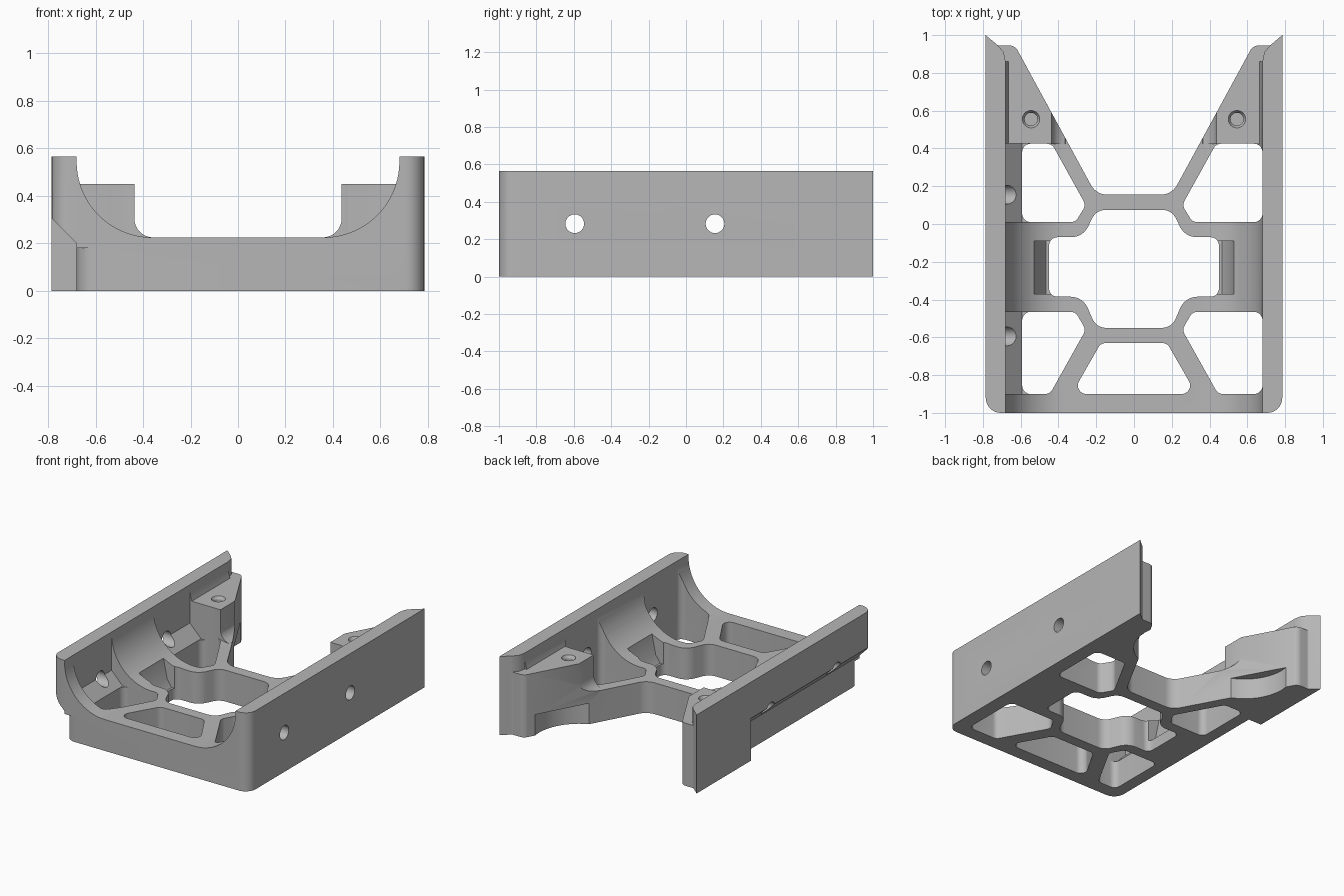
import bpy, bmesh, math
from mathutils import Vector, Matrix

cube = bpy.data.objects.get("Cube")
if cube:
    bpy.data.objects.remove(cube, do_unlink=True)

grey = bpy.data.materials.new("plain_grey")
grey.use_nodes = True
grey.diffuse_color = (0.47, 0.47, 0.47, 1)
grey.node_tree.nodes["Principled BSDF"].inputs["Base Color"].default_value = (0.47, 0.47, 0.47, 1)


def rounded(points, radius=0.0, steps=8):
    """Round polygon corners; a third value on a point overrides the radius."""
    out = []
    for i, p in enumerate(points):
        c = Vector(p[:2])
        r = p[2] if len(p) > 2 else radius
        a = Vector(points[i - 1][:2]) - c
        b = Vector(points[(i + 1) % len(points)][:2]) - c
        if r == 0:
            out.append(c)
            continue
        half = a.angle(b) / 2
        t = min(r / math.tan(half), a.length * 0.48, b.length * 0.48)
        r = t * math.tan(half)
        a.normalize()
        b.normalize()
        centre = c + (a + b).normalized() * (r / math.sin(half))
        start, end = c + a * t - centre, c + b * t - centre
        sweep = start.angle_signed(end)
        for k in range(steps + 1):
            out.append(centre + Matrix.Rotation(-sweep * k / steps, 2) @ start)
    return out


def flip(points):
    return [(-p[0], *p[1:]) for p in reversed(points)]


def make(name, bm):
    bmesh.ops.recalc_face_normals(bm, faces=bm.faces)
    mesh = bpy.data.meshes.new(name)
    bm.to_mesh(mesh)
    bm.free()
    mesh.materials.append(grey)
    obj = bpy.data.objects.new(name, mesh)
    bpy.context.collection.objects.link(obj)
    return obj


def prism(name, points, lo, hi, axis="z"):
    bm = bmesh.new()
    place = (lambda p, h: (p[0], p[1], h)) if axis == "z" else (lambda p, h: (p[0], h, p[1]))
    face = bm.faces.new([bm.verts.new(place(p, lo)) for p in points])
    ext = bmesh.ops.extrude_face_region(bm, geom=[face])["geom"]
    move = Vector(place((0, 0), hi - lo))
    bmesh.ops.translate(bm, vec=move, verts=[v for v in ext if isinstance(v, bmesh.types.BMVert)])
    return make(name, bm)


def cylinder(name, centre, r1, r2, depth, along_x=False):
    bm = bmesh.new()
    turn = Matrix.Rotation(math.pi / 2, 4, "Y") if along_x else Matrix()
    bmesh.ops.create_cone(bm, cap_ends=True, segments=40, radius1=r1, radius2=r2, depth=depth,
                          matrix=Matrix.Translation(centre) @ turn)
    return make(name, bm)


def combine(target, tool, operation="DIFFERENCE"):
    tool.hide_render = True
    bpy.context.view_layer.objects.active = target
    mod = target.modifiers.new("cut", "BOOLEAN")
    mod.operation, mod.solver, mod.object = operation, "EXACT", tool
    bpy.ops.object.modifier_apply(modifier=mod.name)
    bpy.data.objects.remove(tool, do_unlink=True)


def arc(cx, cz, r, a0, a1, n):
    return [(cx + r * math.cos(math.radians(a0 + (a1 - a0) * k / n)),
             cz + r * math.sin(math.radians(a0 + (a1 - a0) * k / n))) for k in range(n + 1)]


# Channel section with large inner fillets
half = [(0.9, -0.1), (0.9, 0.565), (0.68, 0.565)] + arc(0.36, 0.545, 0.32, 0, -90, 20)
bracket = prism("bracket", half + flip(half), -1.1, 1.1, "y")

# Curved rear ends of the side walls
scoop = [(0.6, 1.2), (0.6, 0.86), (0.68, 0.86), (0.69, 0.91), (0.72, 0.945), (0.785, 1.0), (0.785, 1.2)]
for pts in (scoop, flip(scoop)):
    combine(bracket, prism("wall_end_cutter", pts, 0.2, 0.7))

# Screw posts with a fillet at the foot
post = [(0.36, -0.05), (0.76, -0.05), (0.76, 0.45), (0.437, 0.45)] + arc(0.357, 0.305, 0.08, 0, -85, 8)
for pts in (post, flip(post)):
    combine(bracket, prism("post", pts, 0.4245, 1.05, "y"), "UNION")

# Plan outline with rounded front corners and splayed rear arms
side = [(0.785, -1, 0.08), (0.785, 1, 0), (0.72, 0.945, 0.02), (0.63, 0.945, 0.05), (0.2, 0.155, 0.1)]
combine(bracket, prism("outline", rounded(side + flip(side)), 0, 0.7), "INTERSECT")


# Openings through the floor
def opening(points, radius=0.045):
    combine(bracket, prism("opening_cutter", rounded(points, radius), -0.2, 0.8))


middle = [(0.45, -0.385), (0.45, -0.07), (0.27, -0.07, 0.1), (0.2, 0.075, 0.08)]
lower = [(0.2, -0.55, 0.08), (0.27, -0.385, 0.1)]
opening(lower + middle + flip(lower + middle))
opening([(0.175, -0.63), (-0.175, -0.63), (-0.33, -0.9), (0.33, -0.9)])


def side_pocket(x, y_in, y_knee, y_out, x_out):
    return [(x, y_in), (0.31, y_in), (0.255, y_knee), (x_out, y_out), (x, y_out)]


for dims in ((-0.465, -0.56, -0.9, 0.445), (0.01, 0.1, 0.425, 0.435)):
    opening(side_pocket(0.68, *dims))
    opening(flip(side_pocket(0.592, *dims)))
    # Sloped upper part of the pocket on the recessed wall
    y0, y1 = sorted((dims[0], dims[2]))
    slope = [(-0.55, 0.2), (-0.592, 0.2), (-0.68, 0.29), (-0.68, 0.7), (-0.55, 0.7)]
    combine(bracket, prism("slope_cutter", slope, y0, y1, "y"))

# Relief on the inner faces of the middle blocks
relief = [(0.4, 0.08), (0.465, 0.08), (0.5, 0.13), (0.535, 0.3), (0.4, 0.4)]
for pts in (relief, flip(relief)):
    combine(bracket, prism("relief_cutter", pts, -0.37, -0.09, "y"))

# Recess along the lower outside of one wall, with its rounded front corner
recess = [(-0.9, -0.1), (-0.68, -0.1), (-0.68, 0.2), (-0.9, 0.42)]
combine(bracket, prism("recess_cutter", recess, -1.2, 0.38, "y"))
corner = [(-0.72, -1.05), (-0.6, -1.05)] + arc(-0.6, -0.92, 0.08, -90, -180, 8) + [(-0.72, -0.92)]
combine(bracket, prism("corner_cutter", corner, -0.1, 0.18))

# Cross holes through both walls
for y in (-0.595, 0.155):
    combine(bracket, cylinder("cross_hole", (0, y, 0.283), 0.05, 0.05, 2, True))

for s in (-1, 1):
    # Threaded hole and countersink in each post
    combine(bracket, cylinder("screw_hole", (s * 0.545, 0.555, 0.4), 0.034, 0.034, 0.4))
    combine(bracket, cylinder("countersink", (s * 0.545, 0.555, 0.445), 0.034, 0.052, 0.03))
    # Rounded clearance under each rear arm
    combine(bracket, cylinder("clearance", (s * 0.275, 0.82, 0), 0.32, 0.32, 0.3))

bpy.ops.object.select_all(action="DESELECT")
bracket.select_set(True)
bpy.context.view_layer.objects.active = bracket
bpy.ops.object.shade_smooth_by_angle(angle=math.radians(30))
